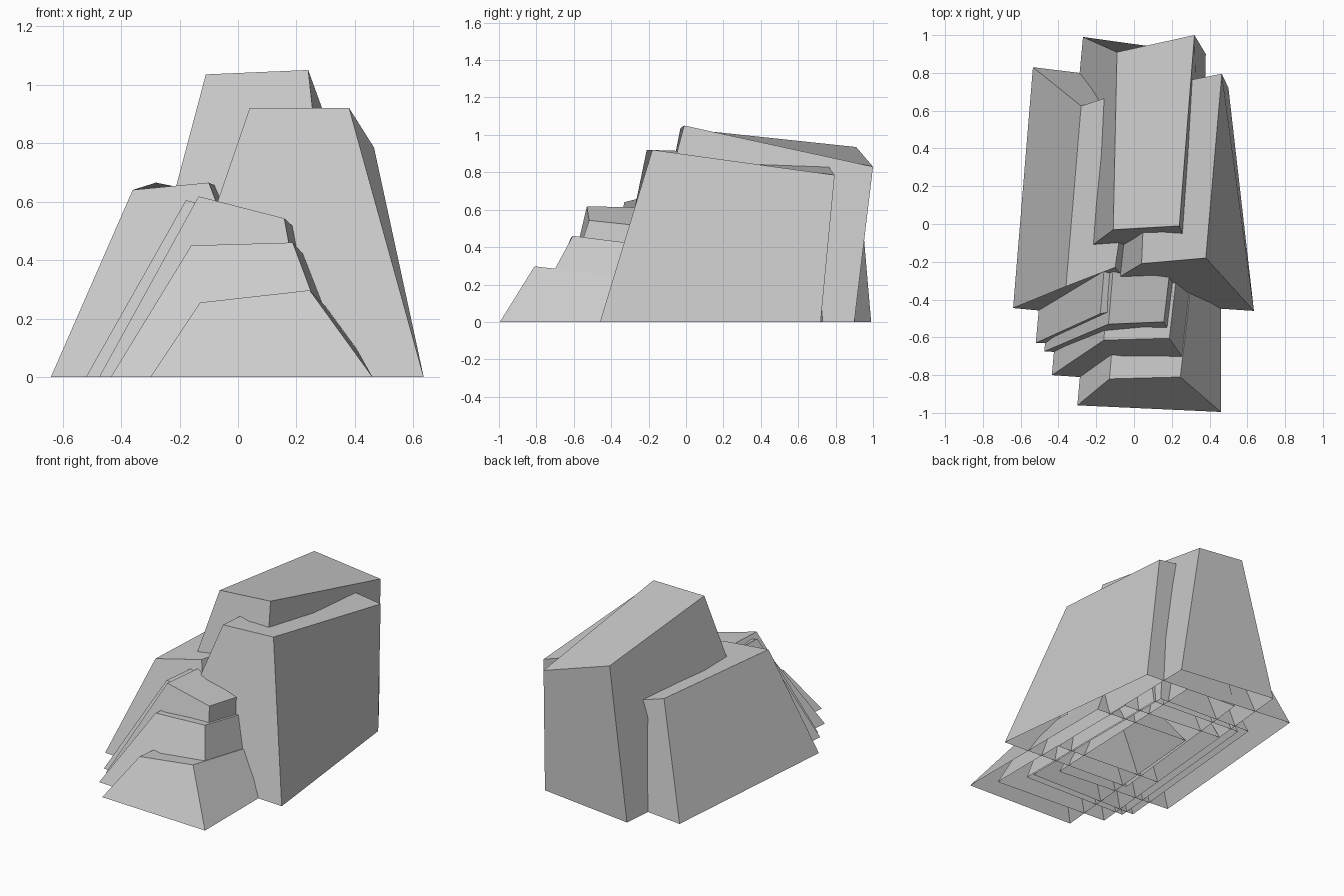
import bpy


def block(name, base, top):
    """Tapered slab, open underneath. Corners: front left, front right, back right, back left."""
    verts = [(x, y, 0) for x, y in base] + list(top)
    faces = [(i, (i + 1) % 4, (i + 1) % 4 + 4, i + 4) for i in range(4)] + [(4, 5, 6, 7)]
    mesh = bpy.data.meshes.new(name)
    mesh.from_pydata(verts, [], faces)
    mesh.update()
    bpy.context.collection.objects.link(bpy.data.objects.new(name, mesh))


def step(name, base_front, top_front, drop):
    """Lower slab: only the front is listed, the back runs on into the big slabs."""
    (ax, ay), (bx, by) = base_front
    (cx, cy, cz), (dx, dy, dz) = top_front
    block(name,
          [(ax, ay), (bx, by), (bx, by + 1.20), (ax + 0.11, ay + 1.22)],
          [(cx, cy, cz), (dx, dy, dz),
           (dx + 0.11, dy + 0.95, dz - drop), (cx + 0.08, cy + 0.95, cz - drop * 0.2)])


# Three large rock slabs
block("tall_back_slab",
      [(-0.385, -0.235), (0.355, -0.29), (0.38, 0.90), (-0.27, 0.99)],
      [(-0.11, -0.03, 1.035), (0.24, -0.01, 1.05), (0.32, 1.0, 0.83), (-0.09, 0.91, 0.935)])
block("right_slab",
      [(-0.276, -0.40), (0.635, -0.46), (0.50, 0.72), (-0.15, 0.77)],
      [(0.04, -0.21, 0.92), (0.38, -0.18, 0.92), (0.465, 0.795, 0.785), (0.08, 0.72, 0.89)])
block("left_slab",
      [(-0.64, -0.445), (0.155, -0.52), (0.20, 0.74), (-0.535, 0.83)],
      [(-0.36, -0.33, 0.64), (-0.10, -0.23, 0.665), (0.04, 0.73, 0.60), (-0.28, 0.625, 0.665)])

# Stepped ledges, from the upper one down to the front
step("upper_ledge", [(-0.52, -0.63), (0.25, -0.65)],
     [(-0.178, -0.475, 0.605), (0.10, -0.42, 0.53)], 0.12)
step("second_ledge", [(-0.475, -0.675), (0.26, -0.70)],
     [(-0.135, -0.53, 0.618), (0.158, -0.518, 0.543)], 0.10)
step("third_ledge", [(-0.435, -0.80), (0.36, -0.855)],
     [(-0.16, -0.615, 0.45), (0.187, -0.605, 0.46)], 0.12)
step("front_ledge", [(-0.30, -0.96), (0.46, -0.995)],
     [(-0.13, -0.82, 0.255), (0.245, -0.81, 0.297)], 0.11)
